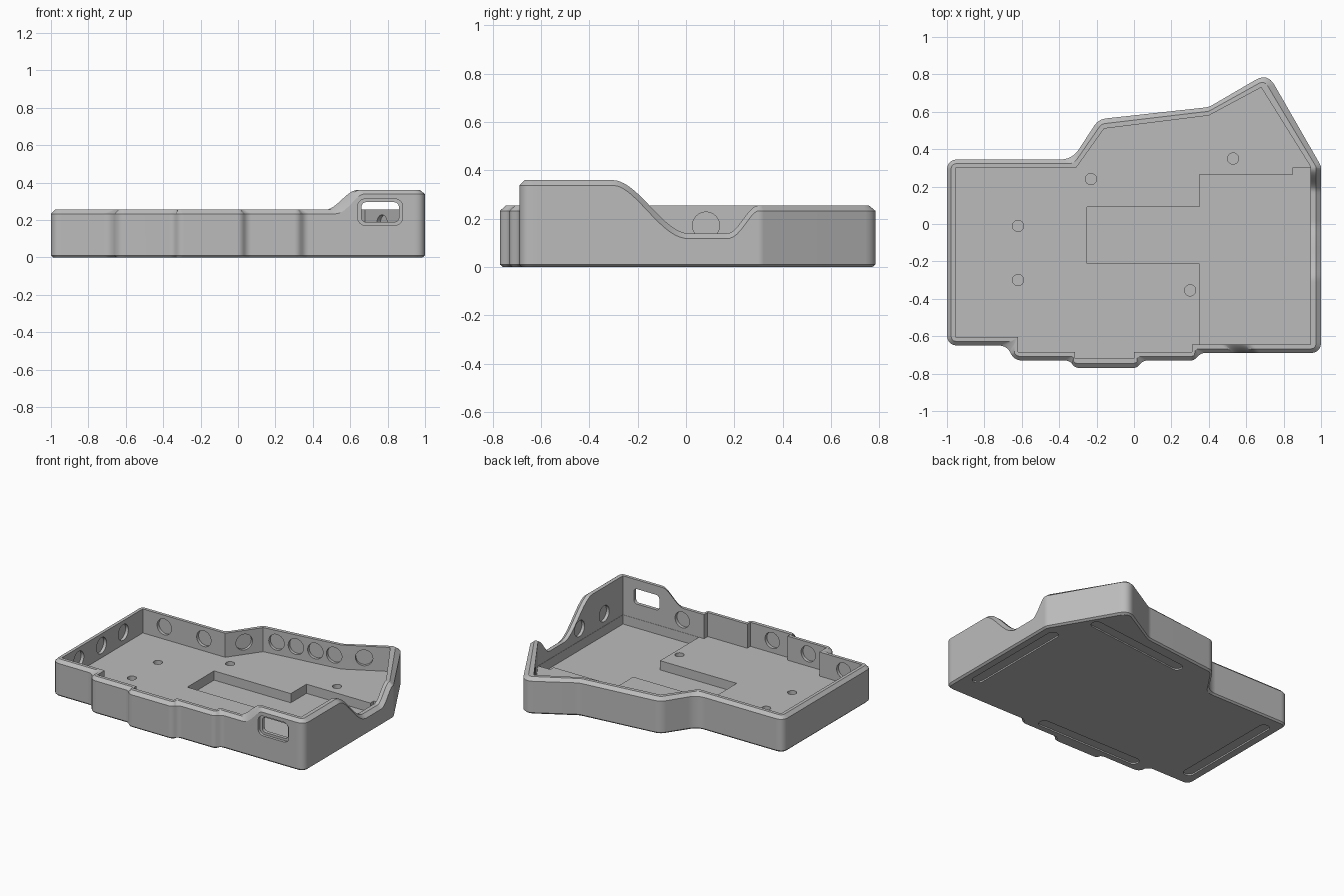
import bpy, bmesh, math
from mathutils import Vector

if "Cube" in bpy.data.objects:
    bpy.data.objects.remove(bpy.data.objects["Cube"])

grey = bpy.data.materials.new("case_grey")
grey.use_nodes = True
colour = (0.5, 0.5, 0.5, 1)
grey.diffuse_color = colour
grey.node_tree.nodes["Principled BSDF"].inputs["Base Color"].default_value = colour

FLOOR, RECESS, RIM, HIGH, LOW = 0.085, 0.02, 0.255, 0.36, 0.14
CHAMFER = 0.022

# Matching corners of the outside and inside walls: x, y, fillet radius / x, y
outer = [(-1, -.65, .06), (-.68, -.65, .07), (-.64, -.73, .07), (-.345, -.73, .05),
         (-.315, -.77, .05), (.015, -.77, .05), (.05, -.73, .05), (.32, -.73, .05),
         (.36, -.69, .05), (1, -.69, .06), (1, .31, .05), (.714, .808, .075),
         (.4, .625, .1), (-.19, .56, .09), (-.33, .345, .12), (-1, .345, .06)]
inner = [(-.955, -.605), (-.62, -.605), (-.62, -.685), (-.315, -.685),
         (-.315, -.72), (0, -.72), (0, -.685), (.31, -.685),
         (.31, -.645), (.945, -.645), (.945, .305), (.68, .73),
         (.4, .58), (-.16, .51), (-.31, .3), (-.955, .3)]


def ease(a, b, v):
    t = min(max((v - a) / (b - a), 0), 1)
    return t * t * (3 - 2 * t)


def front_height(x):
    return RIM + (HIGH - RIM) * ease(.52, .67, x)


def side_height(y):
    return HIGH - (HIGH - LOW) * ease(-.3, .01, y) + (RIM - LOW) * ease(.17, .295, y)


def rim_heights(p):
    """Height of the rim and of the lower edge of its chamfer."""
    if p.x > .9 and p.y > -.6:
        f, v = side_height, p.y
    elif p.y < -.6:
        f, v = front_height, p.x
    else:
        return RIM, RIM - CHAMFER
    steps = [CHAMFER * i / 8 for i in range(-8, 9)]
    return f(v), min(f(v + d) - math.sqrt(CHAMFER ** 2 - d * d) for d in steps)


def fillet(i, steps=9):
    p, a, b = (Vector(outer[k % len(outer)][:2]) for k in (i, i - 1, i + 1))
    da, db = a - p, b - p
    turn = math.pi - da.angle(db)
    t = min(outer[i][2] * math.tan(turn / 2), .48 * da.length, .48 * db.length)
    s, e = p + da.normalized() * t, p + db.normalized() * t
    return [s * (1 - u) ** 2 + p * 2 * u * (1 - u) + e * u * u
            for u in (k / (steps - 1) for k in range(steps))]


# Pairs of outside and inside points round the case
pairs = []
corners = [fillet(i) for i in range(len(outer))]
for i, arc in enumerate(corners):
    j = (i + 1) % len(outer)
    a, b = Vector(inner[i]), Vector(inner[j])
    pairs += [(p, a) for p in arc]
    n = 64 if i in (8, 9) else 1
    pairs += [(arc[-1].lerp(corners[j][0], k / n), a.lerp(b, k / n)) for k in range(1, n)]

# Tray: loft the wall section round the outline, then cap the floor
bm = bmesh.new()
rings = []
for o, q in pairs:
    top, edge = rim_heights(o)
    section = [(o.lerp(q, .25), 0), (o, .011), (o, edge), (o.lerp(q, .5), top),
               (q, top), (q, FLOOR)]
    rings.append([bm.verts.new((p.x, p.y, z)) for p, z in section])
for r, s in zip(rings, rings[1:] + rings[:1]):
    for k in range(len(r) - 1):
        bm.faces.new((r[k], s[k], s[k + 1], r[k + 1]))
bm.faces.new([r[0] for r in reversed(rings)])
bm.faces.new([r[-1] for r in rings])
bmesh.ops.remove_doubles(bm, verts=bm.verts, dist=1e-4)
bmesh.ops.dissolve_degenerate(bm, dist=1e-5, edges=bm.edges)
bmesh.ops.recalc_face_normals(bm, faces=bm.faces)
mesh = bpy.data.meshes.new("case_tray")
bm.to_mesh(mesh)
bm.free()
mesh.materials.append(grey)
tray = bpy.data.objects.new("case_tray", mesh)
bpy.context.collection.objects.link(tray)


def cut(points, direction):
    """Subtract the prism swept from a planar loop along a direction."""
    bm = bmesh.new()
    face = bm.faces.new([bm.verts.new(p) for p in points])
    out = bmesh.ops.extrude_face_region(bm, geom=[face], use_keep_orig=True)["geom"]
    bmesh.ops.translate(bm, verts=[g for g in out if isinstance(g, bmesh.types.BMVert)],
                        vec=direction)
    bmesh.ops.recalc_face_normals(bm, faces=bm.faces)
    m = bpy.data.meshes.new("cutter")
    bm.to_mesh(m)
    bm.free()
    m.materials.append(grey)
    cutter = bpy.data.objects.new("cutter", m)
    cutter.hide_render = True
    bpy.context.collection.objects.link(cutter)
    mod = tray.modifiers.new("cut", "BOOLEAN")
    mod.operation, mod.solver, mod.object = "DIFFERENCE", "EXACT", cutter
    bpy.ops.object.modifier_apply(modifier=mod.name)
    bpy.data.objects.remove(cutter)


def stadium(w, h, r, n=8):
    """Rounded rectangle loop about the origin."""
    pts = []
    for k, (sx, sy) in enumerate([(1, 1), (-1, 1), (-1, -1), (1, -1)]):
        for i in range(n + 1):
            a = math.pi / 2 * (k + i / n)
            pts.append((sx * (w / 2 - r) + r * math.cos(a), sy * (h / 2 - r) + r * math.sin(a)))
    return pts


def disc(r, n=32):
    return [(r * math.cos(2 * math.pi * i / n), r * math.sin(2 * math.pi * i / n)) for i in range(n)]


bpy.context.view_layer.objects.active = tray
tray.select_set(True)

# Stepped recess in the floor
recess = [(.35, -.643), (.943, -.643), (.943, .303), (.85, .303), (.85, .265),
          (.35, .265), (.35, .09), (-.25, .09), (-.25, -.21), (.35, -.21)]
cut([(x, y, RECESS) for x, y in recess], (0, 0, .067))

# Screw holes in the floor
for x, y in [(-.23, .24), (-.62, -.01), (-.62, -.3), (.3, -.355), (.53, .35)]:
    cut([(x + u, y + v, .035) for u, v in disc(.03)], (0, 0, .08))

# Round magnet pockets on the inside walls: wall index, fractions along it
pockets = {0: [.43], 2: [.47], 4: [.46], 8: [.27], 9: [.22, .51], 11: [.53],
           10: [.66], 12: [.09, .33, .58, .83], 13: [.5], 14: [.26, .74],
           15: [.24, .51, .79]}
for i, spots in pockets.items():
    a, b = Vector(inner[i]), Vector(inner[(i + 1) % len(inner)])
    along = (b - a).normalized()
    out = Vector((along.y, -along.x))
    for t in spots:
        c = a.lerp(b, t) - out * .02
        loop = [(c.x + along.x * u, c.y + along.y * u, .172 + v) for u, v in disc(.056)]
        cut(loop, (out.x * .042, out.y * .042, 0))

# Port opening with its outer recess in the front wall
for w, h, r, y, depth in [(.24, .14, .04, -.75, .08), (.2, .106, .025, -.75, .16)]:
    cut([(.76 + u, y, .242 + v) for u, v in stadium(w, h, r)], (0, depth, 0))

# Slots for the feet in the underside
for x, y, turn in [(.9, -.11, 90), (-.9, -.15, 90), (-.16, -.64, 0), (.4, .505, 6.5)]:
    c, s = math.cos(math.radians(turn)), math.sin(math.radians(turn))
    cut([(x + u * c - v * s, y + u * s + v * c, -.02) for u, v in stadium(.82, .075, .037)],
        (0, 0, .03))

bpy.ops.object.shade_smooth_by_angle(angle=math.radians(30))
normals = tray.modifiers.new("even_shading", "WEIGHTED_NORMAL")
normals.keep_sharp = True
